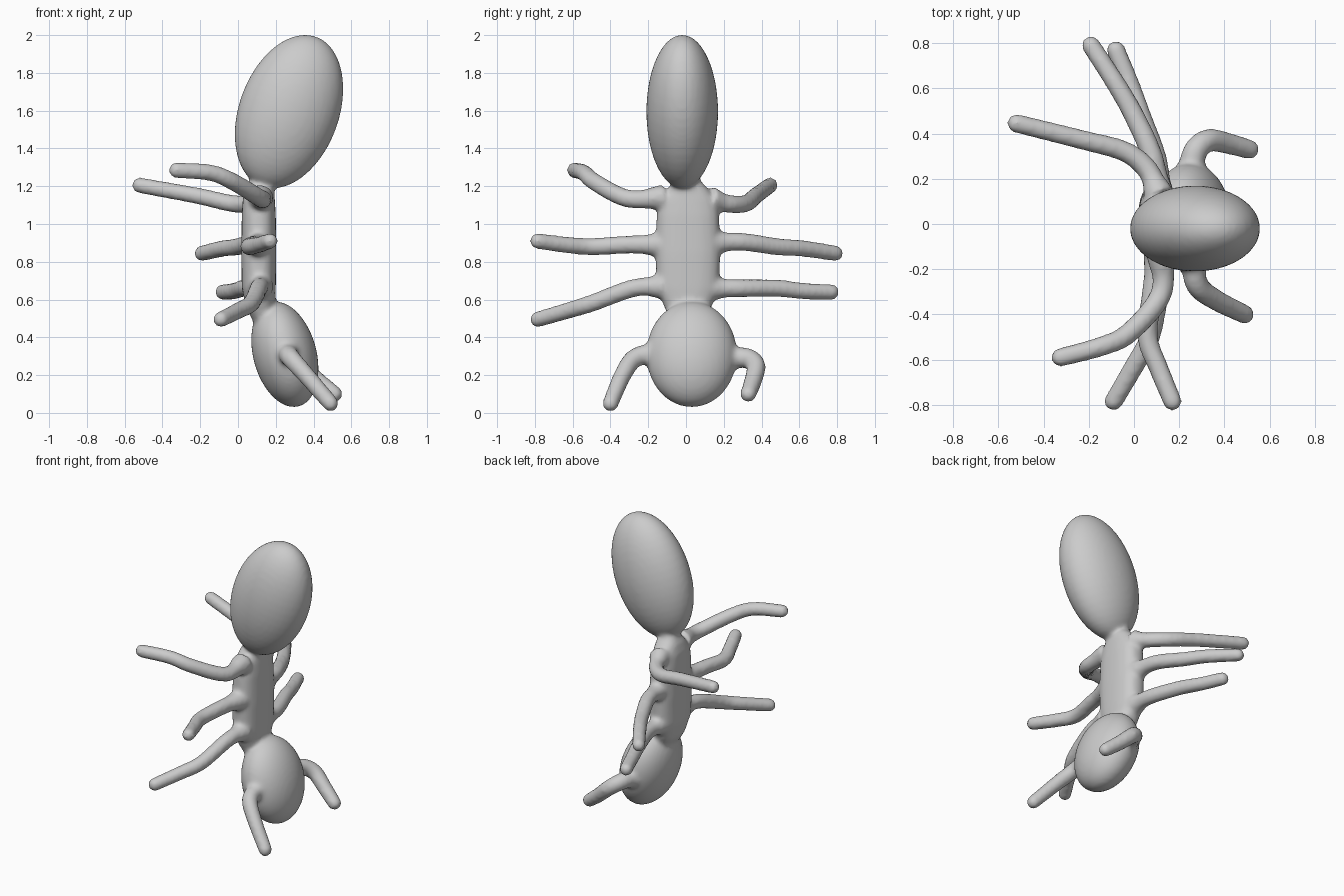
import bpy, bmesh, math
from mathutils import Vector, Matrix

if "Cube" in bpy.data.objects:
    bpy.data.objects.remove(bpy.data.objects["Cube"])

bm = bmesh.new()


def ellipsoid(center, radii, tilt):
    """Ellipsoid leaning in the xz plane by tilt degrees."""
    m = (Matrix.Translation(center) @ Matrix.Rotation(math.radians(tilt), 4, 'Y')
         @ Matrix.Diagonal((*radii, 1)))
    bmesh.ops.create_uvsphere(bm, u_segments=40, v_segments=24, radius=1, matrix=m)


def skin_rings(rings):
    """Bridge vertex rings and cap both ends."""
    n = len(rings[0])
    loops = [[bm.verts.new(p) for p in r] for r in rings]
    for a, b in zip(loops, loops[1:]):
        for i in range(n):
            j = (i + 1) % n
            bm.faces.new((a[i], a[j], b[j], b[i]))
    bm.faces.new(loops[0][::-1])
    bm.faces.new(loops[-1])


def spline(pts, steps=8):
    """Catmull-Rom curve through the points."""
    p = [Vector(q) for q in pts]
    p = [2 * p[0] - p[1]] + p + [2 * p[-1] - p[-2]]
    out = []
    for a, b, c, d in zip(p, p[1:], p[2:], p[3:]):
        for k in range(steps):
            t = k / steps
            out.append(0.5 * (2 * b + (c - a) * t + (2 * a - 5 * b + 4 * c - d) * t * t
                              + (3 * b - a - 3 * c + d) * t ** 3))
    return out + [p[-2]]


def limb(pts, r0, r1):
    """Tube along a path, flared at the root and rounded at the tip."""
    path = spline(pts)
    n = len(path) - 1
    rings = []
    for i, c in enumerate(path):
        t = (path[min(i + 1, n)] - path[max(i - 1, 0)]).normalized()
        side = t.cross(Vector((0, 0, 1))).normalized()
        up = side.cross(t)
        f = i / n
        r = r0 + (r1 - r0) * f + 0.02 * max(0, 1 - f * 7)
        rings.append([c + r * (math.cos(a) * side + math.sin(a) * up)
                      for a in (math.tau * k / 16 for k in range(16))])
    skin_rings(rings)
    bmesh.ops.create_uvsphere(bm, u_segments=16, v_segments=12, radius=r1,
                              matrix=Matrix.Translation(path[-1]))


# abdomen and head
ellipsoid((0.27, -0.02, 1.595), (0.265, 0.19, 0.422), 20)
ellipsoid((0.248, 0.03, 0.31), (0.168, 0.24, 0.286), -15)

# thorax: flattened column (z, centre x, half x, half y)
profile = [(0.45, 0.16, 0.06, 0.08), (0.55, 0.12, 0.075, 0.12), (0.66, 0.11, 0.09, 0.165),
           (0.85, 0.11, 0.093, 0.172), (1.05, 0.11, 0.09, 0.165), (1.13, 0.11, 0.085, 0.15),
           (1.19, 0.115, 0.075, 0.105), (1.23, 0.12, 0.06, 0.065), (1.28, 0.15, 0.05, 0.06)]
rings = []
for z, cx, hx, hy in profile:
    rings.append([(cx + hx * math.copysign(abs(math.cos(a)) ** 0.8, math.cos(a)),
                   0.01 + hy * math.copysign(abs(math.sin(a)) ** 0.8, math.sin(a)), z)
                  for a in (math.tau * k / 32 for k in range(32))])
skin_rings(rings)

# six legs
legs = [
    [(0.12, -0.12, 1.14), (0.12, -0.31, 1.135), (-0.02, -0.48, 1.22), (-0.14, -0.54, 1.27), (-0.325, -0.59, 1.285)],
    [(0.11, 0.13, 1.13), (0.06, 0.24, 1.105), (-0.04, 0.32, 1.11), (-0.22, 0.37, 1.15), (-0.52, 0.445, 1.205)],
    [(0.11, -0.12, 0.89), (0.08, -0.32, 0.89), (0.06, -0.50, 0.88), (0.11, -0.64, 0.89), (0.17, -0.785, 0.91)],
    [(0.11, 0.13, 0.90), (0.08, 0.30, 0.905), (0.0, 0.48, 0.88), (-0.08, 0.62, 0.87), (-0.19, 0.79, 0.845)],
    [(0.12, -0.12, 0.67), (0.11, -0.28, 0.66), (0.07, -0.50, 0.58), (0.0, -0.63, 0.54), (-0.09, -0.785, 0.495)],
    [(0.11, 0.13, 0.66), (0.10, 0.28, 0.66), (0.03, 0.48, 0.66), (-0.02, 0.62, 0.645), (-0.08, 0.77, 0.64)],
]
for pts in legs:
    limb(pts, 0.05, 0.042)

# two antennae
limb([(0.26, -0.16, 0.32), (0.28, -0.27, 0.29), (0.36, -0.335, 0.20), (0.49, -0.40, 0.05)], 0.055, 0.043)
limb([(0.25, 0.22, 0.29), (0.27, 0.32, 0.29), (0.33, 0.37, 0.25), (0.42, 0.355, 0.17), (0.51, 0.33, 0.10)], 0.058, 0.044)

bmesh.ops.recalc_face_normals(bm, faces=bm.faces)
mesh = bpy.data.meshes.new("ant_body")
bm.to_mesh(mesh)
bm.free()
ant = bpy.data.objects.new("ant_body", mesh)
bpy.context.collection.objects.link(ant)

# fuse the parts into one soft skin
remesh = ant.modifiers.new("fuse", 'REMESH')
remesh.mode = 'VOXEL'
remesh.voxel_size = 0.014
remesh.use_smooth_shade = True
soft = ant.modifiers.new("soften", 'SMOOTH')
soft.factor = 0.5
soft.iterations = 6
